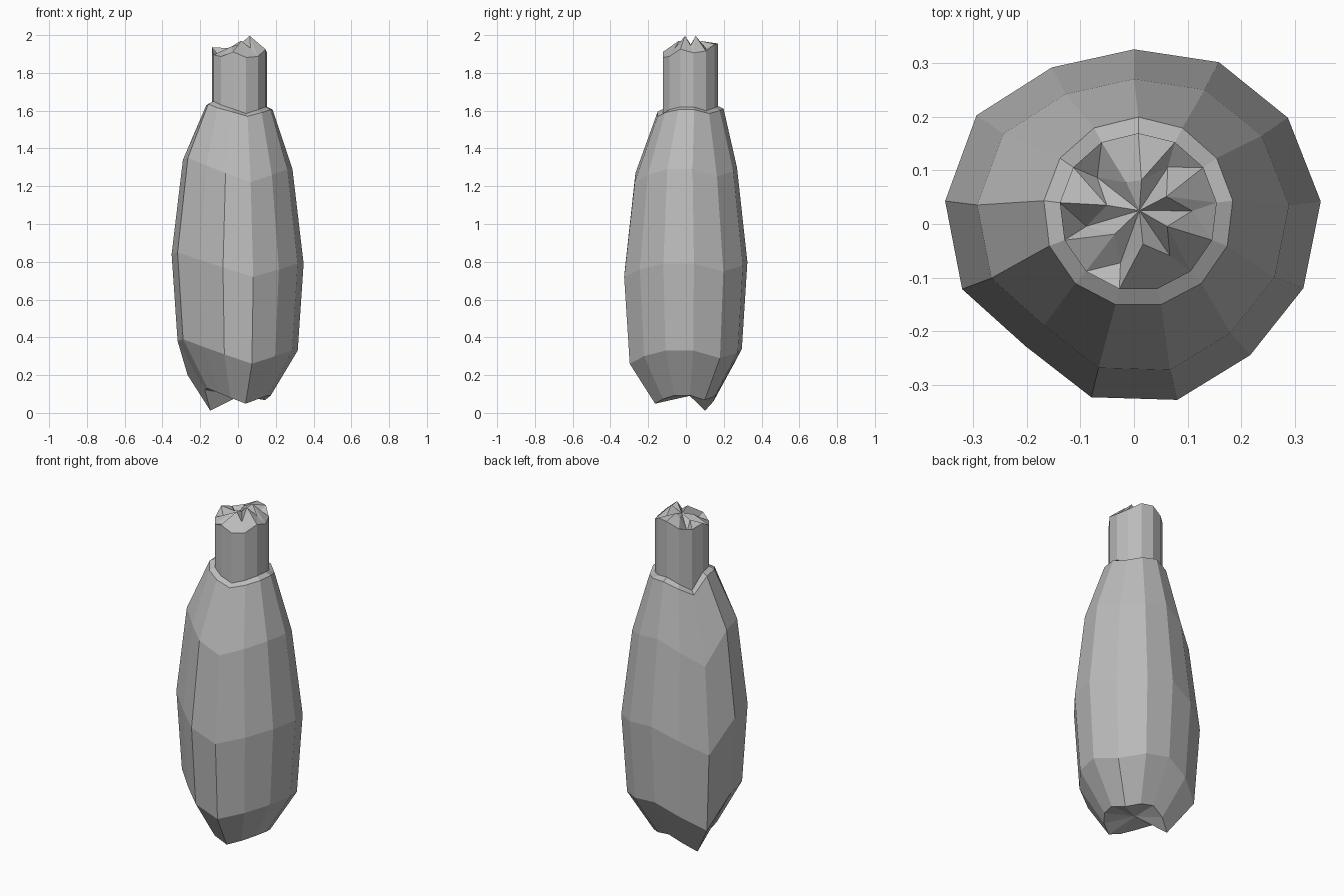
import bpy, bmesh
from math import cos, sin, tau

cube = bpy.data.objects.get("Cube")
if cube:
    bpy.data.objects.remove(cube)

SIDES = 13
# Shared irregularity of every ring, starting at the back and going round by the right hand
RADII = [.325, .329, .356, .354, .342, .304, .332, .337, .326, .337, .35, .348, .34]
WOBBLE = [.03, -.03, -.11, .07, .08, .04, 0, -.05, -.01, .02, .02, -.02, .01]

grey = bpy.data.materials.new("plain grey")
grey.use_nodes = True
grey.diffuse_color = (.5, .5, .5, 1)
grey.node_tree.nodes["Principled BSDF"].inputs["Base Color"].default_value = (.5, .5, .5, 1)


def direction(i, turn=0):
    a = tau * (.25 + (i + turn) / SIDES)
    return cos(a), sin(a)


def add_ring(bm, point):
    return [bm.verts.new(point(i)) for i in range(SIDES)]


def bridge(bm, low, high):
    for i in range(SIDES):
        j = (i + 1) % SIDES
        bm.faces.new((low[i], low[j], high[j], high[i]))


def fan(bm, ring, centre):
    tip = bm.verts.new(centre)
    for i in range(SIDES):
        bm.faces.new((ring[i], ring[(i + 1) % SIDES], tip))


def finish(bm, name):
    bmesh.ops.recalc_face_normals(bm, faces=bm.faces)
    mesh = bpy.data.meshes.new(name)
    bm.to_mesh(mesh)
    bm.free()
    mesh.materials.append(grey)
    bpy.context.collection.objects.link(bpy.data.objects.new(name, mesh))


def body_point(scale, height, wobble):
    def point(i):
        x, y = direction(i)
        r = RADII[i] * scale
        return x * r, y * r, height + WOBBLE[i] * wobble
    return point


def round_point(radius, height, wobble):
    def point(i):
        x, y = direction(i)
        return .008 + x * radius, .022 + y * radius, height + WOBBLE[i] * wobble
    return point


# Faceted body with a narrow lip at the top
bm = bmesh.new()
rings = [add_ring(bm, body_point(*r)) for r in
         ((.5, .08, .62), (.91, .31, 1), (1, .77, 1), (.83, 1.27, 1))]
rings.append(add_ring(bm, round_point(.177, 1.595, .5)))
rings.append(add_ring(bm, round_point(.147, 1.61, .5)))
for low, high in zip(rings, rings[1:]):
    bridge(bm, low, high)
fan(bm, rings[0], (.01, .02, .09))
finish(bm, "body")


# Stem with a jagged, twisted broken end
def stem_edge(i):
    x, y, _ = round_point(.147, 0, 0)(i)
    return x, y, 1.91 + .15 * y + (.02 if i % 3 == 0 else -.01)


def broken_point(i):
    x, y = direction(i, .8)
    r = .1 if i % 2 else .06
    height = 1.94 + .035 * x + (.025 if i % 2 == 0 else -.03)
    return .008 + x * r, .022 + y * r, height


bm = bmesh.new()
foot = add_ring(bm, round_point(.147, 1.54, .5))
edge = add_ring(bm, stem_edge)
jag = add_ring(bm, broken_point)
bridge(bm, foot, edge)
for i in range(SIDES):
    j = (i + 1) % SIDES
    bm.faces.new((edge[i], edge[j], jag[i]))
    bm.faces.new((edge[j], jag[j], jag[i]))
fan(bm, jag, (.01, .025, 1.95))
finish(bm, "broken_stem")
